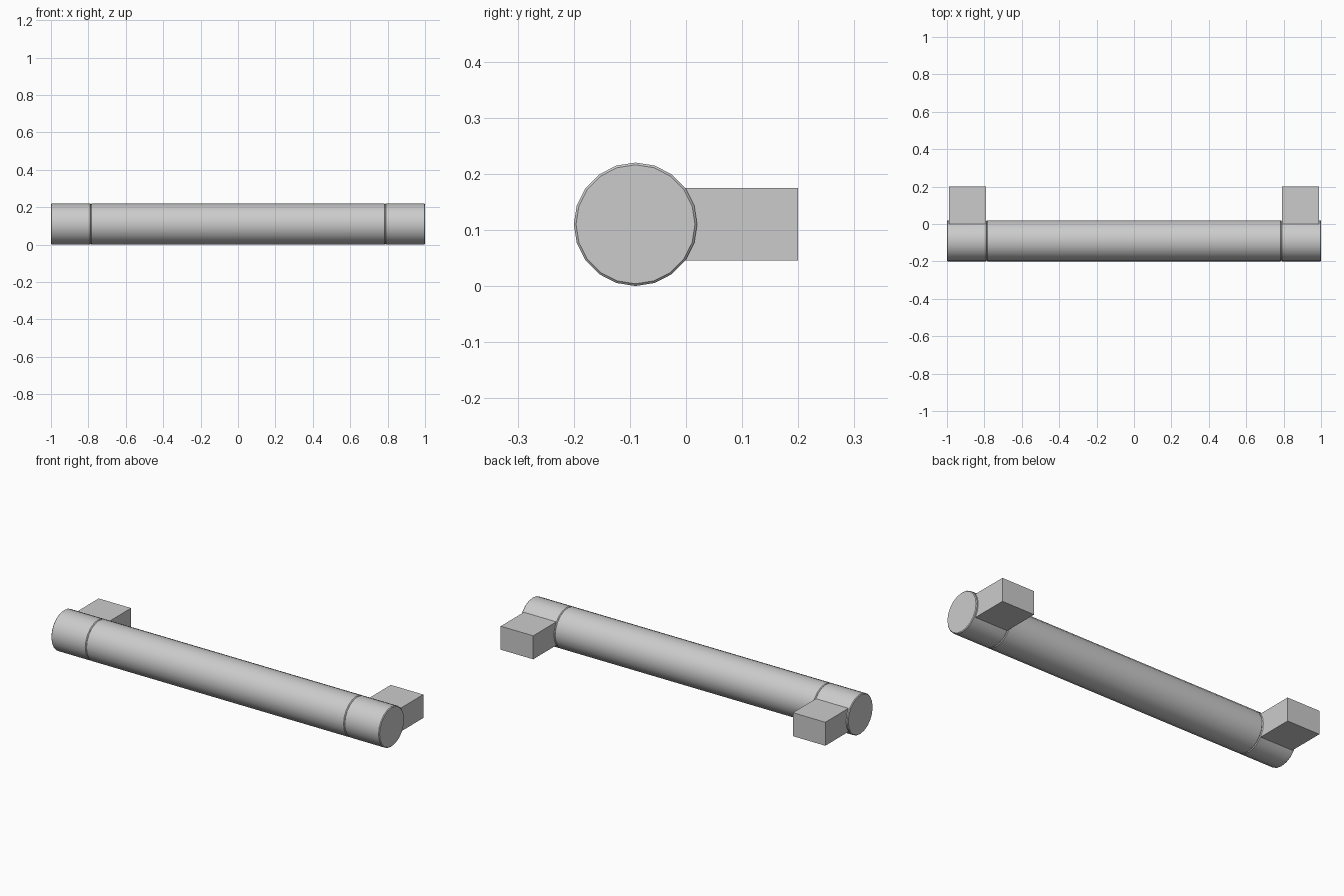
import bpy, bmesh, math
from mathutils import Vector

if "Cube" in bpy.data.objects:
    bpy.data.objects.remove(bpy.data.objects["Cube"])

SIDES, R = 20, 0.11
CY, CZ = -0.09, 0.11      # axis of the grip
JOINT = 0.787             # where the end caps meet the bar


def lathe(bm, profile):
    """Spin (x, radius) points round the grip axis and close both ends."""
    rings = []
    for x, r in profile:
        angles = [2 * math.pi * i / SIDES for i in range(SIDES)]
        rings.append([bm.verts.new((x, CY + r * math.cos(a), CZ + r * math.sin(a)))
                      for a in angles])
    for a, b in zip(rings, rings[1:]):
        for i in range(SIDES):
            j = (i + 1) % SIDES
            bm.faces.new((a[i], a[j], b[j], b[i]))
    bm.faces.new(rings[0])
    bm.faces.new(rings[-1])


def finish(name, bm):
    bmesh.ops.recalc_face_normals(bm, faces=bm.faces[:])
    mesh = bpy.data.meshes.new(name)
    bm.to_mesh(mesh)
    bm.free()
    obj = bpy.data.objects.new(name, mesh)
    bpy.context.collection.objects.link(obj)
    bpy.ops.object.select_all(action='DESELECT')
    obj.select_set(True)
    bpy.context.view_layer.objects.active = obj
    bpy.ops.object.shade_smooth_by_angle(angle=math.radians(30))
    return obj


# Long grip bar with chamfered ends
bm = bmesh.new()
lathe(bm, [(-JOINT, R - 0.004), (-JOINT + 0.004, R),
           (JOINT - 0.004, R), (JOINT, R - 0.004)])
finish("grip_bar", bm)

# End cap, chamfered at both ends
bm = bmesh.new()
lathe(bm, [(JOINT, R - 0.004), (JOINT + 0.004, R), (0.989, R),
           (0.996, R), (1.0, R - 0.004)])

# Mounting post pulled out of the four rear facets of the cap
rear = [f for f in bm.faces
        if 0.8 < f.calc_center_median().x < 0.95
        and len(f.verts) == 4 and f.calc_center_median().y > CY + R * 0.82]
new = bmesh.ops.extrude_face_region(bm, geom=rear)["geom"]
for v in new:
    if isinstance(v, bmesh.types.BMVert):
        v.co.y = 0.2
bmesh.ops.delete(bm, geom=[f for f in rear if f.is_valid], context='FACES')
cap = finish("end_cap_with_post", bm)

# Matching cap on the other end
mirror = cap.modifiers.new("mirror", 'MIRROR')
mirror.use_axis[0] = True
